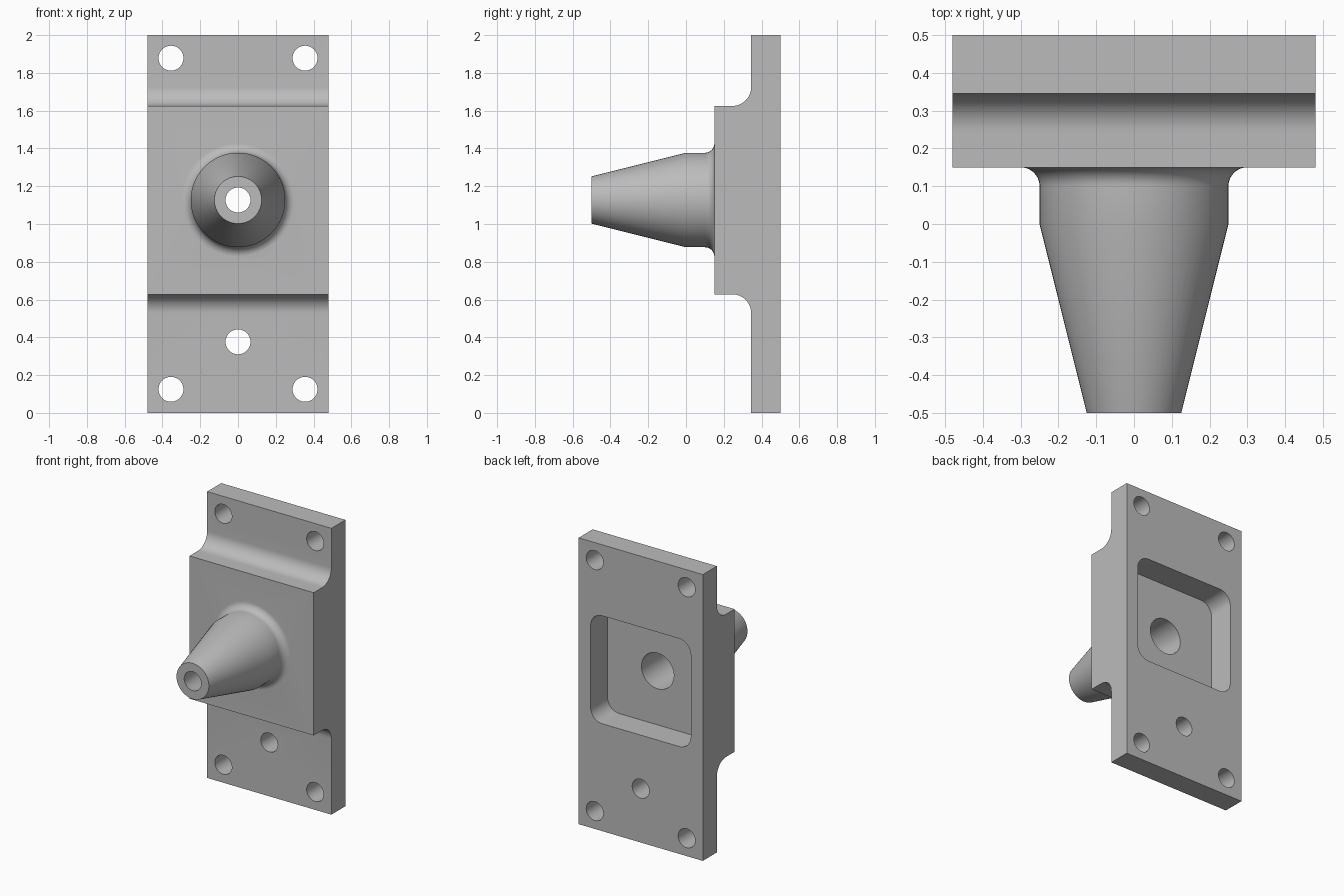
import bpy, bmesh
from math import sin, cos, pi, radians
from mathutils import Matrix, Vector

cube = bpy.data.objects.get("Cube")
if cube:
    bpy.data.objects.remove(cube, do_unlink=True)

grey = bpy.data.materials.new("plain grey")
grey.use_nodes = True
grey.diffuse_color = (0.5, 0.5, 0.5, 1)
grey.node_tree.nodes["Principled BSDF"].inputs["Base Color"].default_value = (0.5, 0.5, 0.5, 1)

NOZZLE_Z = 1.127


def finish(name, bm):
    bmesh.ops.recalc_face_normals(bm, faces=bm.faces)
    mesh = bpy.data.meshes.new(name)
    bm.to_mesh(mesh)
    bm.free()
    mesh.materials.append(grey)
    obj = bpy.data.objects.new(name, mesh)
    bpy.context.collection.objects.link(obj)
    return obj


def arc(cx, cy, r, start, end, steps=12):
    """Points on an arc, angles in degrees."""
    angles = [radians(start + (end - start) * i / steps) for i in range(steps + 1)]
    return [(cx + r * cos(a), cy + r * sin(a)) for a in angles]


def prism(name, points, direction):
    """Extrude a closed outline along a direction."""
    bm = bmesh.new()
    face = bm.faces.new([bm.verts.new(p) for p in points])
    side = bmesh.ops.extrude_face_region(bm, geom=[face])["geom"]
    verts = [g for g in side if isinstance(g, bmesh.types.BMVert)]
    bmesh.ops.translate(bm, verts=verts, vec=Vector(direction))
    return finish(name, bm)


def lathe(name, profile, x, z, steps=64):
    """Spin a (radius, y) profile about a line along y."""
    bm = bmesh.new()
    verts = [bm.verts.new((r, y, 0)) for r, y in profile]
    edges = [bm.edges.new(pair) for pair in zip(verts, verts[1:])]
    bmesh.ops.spin(bm, geom=verts + edges, cent=(0, 0, 0), axis=(0, 1, 0),
                   angle=2 * pi, steps=steps, use_duplicate=False)
    bmesh.ops.remove_doubles(bm, verts=bm.verts, dist=1e-5)
    bmesh.ops.transform(bm, matrix=Matrix.Translation((x, 0, z)), verts=bm.verts)
    return finish(name, bm)


def combine(target, tool, operation):
    mod = target.modifiers.new("combine", 'BOOLEAN')
    mod.object, mod.operation, mod.solver = tool, operation, 'EXACT'
    bpy.context.view_layer.objects.active = target
    bpy.ops.object.modifier_apply(modifier=mod.name)
    bpy.data.objects.remove(tool, do_unlink=True)


# Mounting plate with raised block, filleted above and below
side = [(0.5, 0), (0.5, 2), (0.345, 2)]
side += arc(0.245, 1.725, 0.1, 0, -90)
side += [(0.15, 1.625), (0.15, 0.628)]
side += arc(0.245, 0.528, 0.1, 90, 0)
side += [(0.345, 0)]
bracket = prism("nozzle_bracket", [(-0.48, y, z) for y, z in side], (0.96, 0, 0))

# Tapered nozzle with a flared root
root = arc(0.3, 0.1, 0.05, 180, 90)
nozzle = lathe("nozzle", [(0, -0.5), (0.125, -0.5), (0.25, 0)] + root
               + [(0.3, 0.2), (0, 0.2)], 0, NOZZLE_Z)
combine(bracket, nozzle, 'UNION')

# Rounded square pocket in the back
w, h, r = 0.387, 0.377, 0.09
outline = []
for i, (sx, sz) in enumerate([(1, 1), (-1, 1), (-1, -1), (1, -1)]):
    outline += arc(sx * (w - r), NOZZLE_Z + sz * (h - r), r, 90 * i, 90 * i + 90)
pocket = prism("pocket_cutter", [(x, 0.313, z) for x, z in outline], (0, 0.3, 0))
combine(bracket, pocket, 'DIFFERENCE')

# Tapered bore through the nozzle
bore = lathe("bore_cutter", [(0, -0.6), (0.066, -0.6), (0.066, -0.5), (0.125, 0),
                             (0.125, 0.4), (0, 0.4)], 0, NOZZLE_Z)
combine(bracket, bore, 'DIFFERENCE')

# Screw holes
for x, z in [(-0.355, 1.878), (0.355, 1.878), (-0.355, 0.125), (0.355, 0.125), (0, 0.376)]:
    hole = lathe("hole_cutter", [(0, 0.2), (0.066, 0.2), (0.066, 0.6), (0, 0.6)], x, z, 40)
    combine(bracket, hole, 'DIFFERENCE')

# Smooth shading with crisp edges
bpy.ops.object.select_all(action='DESELECT')
bracket.select_set(True)
bpy.context.view_layer.objects.active = bracket
bpy.ops.object.shade_smooth_by_angle(angle=radians(30))
